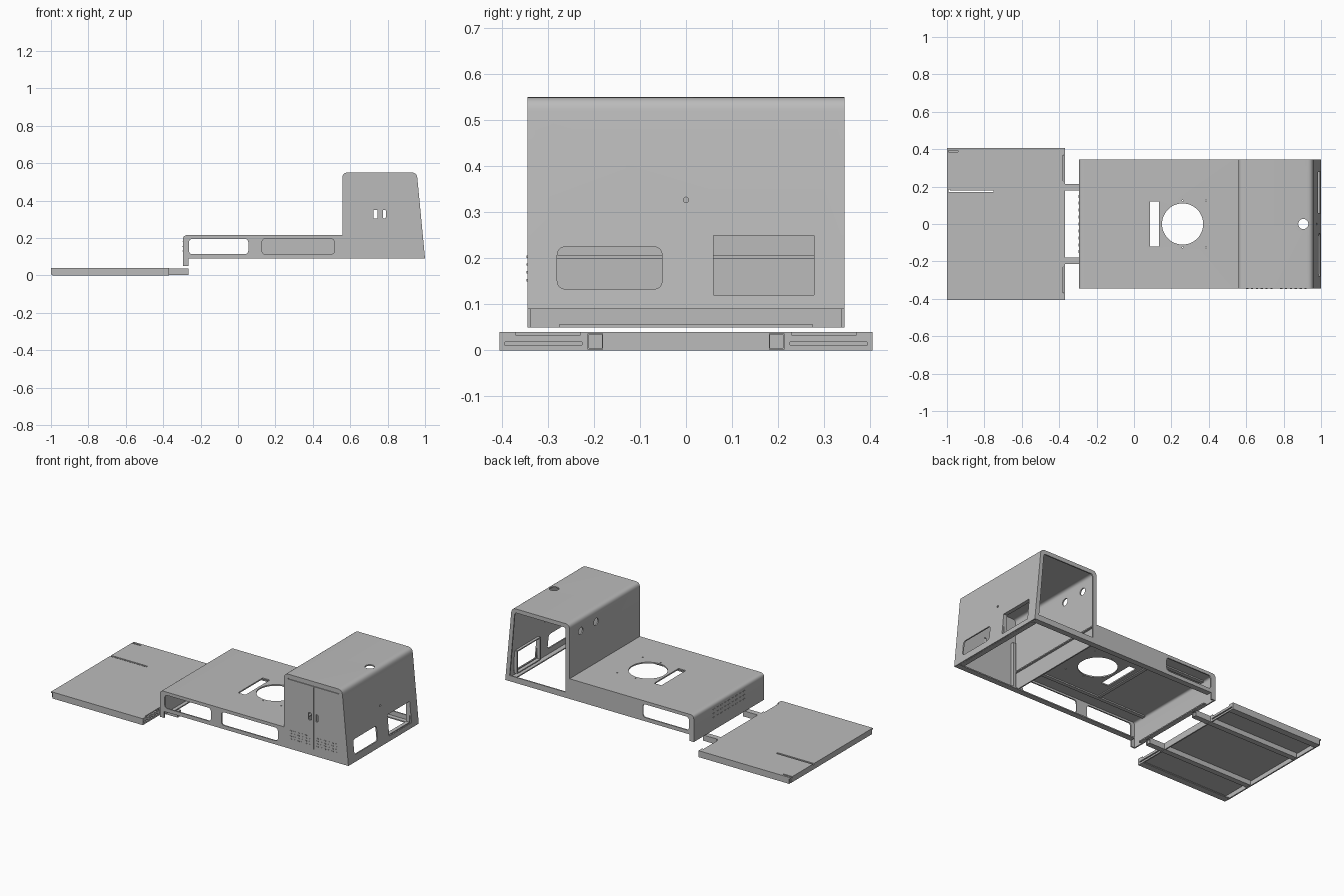
import bpy, bmesh, math
from mathutils import Vector

cube = bpy.data.objects.get("Cube")
if cube:
    bpy.data.objects.remove(cube, do_unlink=True)

GREY = (0.5, 0.5, 0.5, 1)
steel = bpy.data.materials.new("grey sheet metal")
steel.use_nodes = True
steel.diffuse_color = GREY
bsdf = next(n for n in steel.node_tree.nodes if n.type == 'BSDF_PRINCIPLED')
bsdf.inputs["Base Color"].default_value = GREY

T = 0.008      # sheet thickness
HALF = 0.345   # half width of the housing
parts = []


def fillet(points, closed=False, steps=6):
    """Points (u, v, radius) to a list of 2D vectors with rounded corners."""
    out, n = [], len(points)
    for i, (u, v, r) in enumerate(points):
        p = Vector((u, v))
        if r == 0 or (not closed and i in (0, n - 1)):
            out.append(p)
            continue
        a = p + (Vector(points[i - 1][:2]) - p).normalized() * r
        b = p + (Vector(points[(i + 1) % n][:2]) - p).normalized() * r
        for k in range(steps + 1):
            t = k / steps
            out.append(a * (1 - t) ** 2 + p * (2 * t * (1 - t)) + b * t ** 2)
    return out


def rect(u0, u1, v0, v1, r=0):
    return fillet([(u0, v0, r), (u1, v0, r), (u1, v1, r), (u0, v1, r)], True)


def circle(u, v, r, n=32):
    return [Vector((u + r * math.cos(math.tau * i / n), v + r * math.sin(math.tau * i / n)))
            for i in range(n)]


def place(axis, u, v, w):
    return {'x': (w, u, v), 'y': (u, w, v), 'z': (u, v, w)}[axis]


def add_prism(bm, axis, pts, lo, hi):
    a = [bm.verts.new(place(axis, p.x, p.y, lo)) for p in pts]
    b = [bm.verts.new(place(axis, p.x, p.y, hi)) for p in pts]
    bm.faces.new(a)
    bm.faces.new(b[::-1])
    for i in range(len(pts)):
        j = (i + 1) % len(pts)
        bm.faces.new((a[i], b[i], b[j], a[j]))


def make_object(name, bm, keep=True):
    mesh = bpy.data.meshes.new(name)
    bm.to_mesh(mesh)
    bm.free()
    mesh.materials.append(steel)
    ob = bpy.data.objects.new(name, mesh)
    bpy.context.scene.collection.objects.link(ob)
    if keep:
        parts.append(ob)
    return ob


def solid(name, *prisms, keep=True):
    """One object from prisms given as (axis, outline, low, high)."""
    bm = bmesh.new()
    for p in prisms:
        add_prism(bm, *p)
    bmesh.ops.recalc_face_normals(bm, faces=bm.faces[:])
    return make_object(name, bm, keep)


def box(x0, x1, y0, y1, z0, z1):
    return ('z', rect(x0, x1, y0, y1), z0, z1)


def cut(ob, *prisms):
    cutter = solid("cutter", *prisms, keep=False)
    cutter.hide_render = True
    mod = ob.modifiers.new("cut", 'BOOLEAN')
    mod.operation, mod.solver, mod.object = 'DIFFERENCE', 'EXACT', cutter
    bpy.context.view_layer.update()
    ev = ob.evaluated_get(bpy.context.evaluated_depsgraph_get())
    mesh = bpy.data.meshes.new_from_object(ev)
    ob.modifiers.clear()
    ob.data = mesh
    bpy.data.objects.remove(cutter, do_unlink=True)


# Housing skin: one bent sheet over deck, cabinet wall, roof and sloped end
outline = fillet([(-0.295, 0.05, 0), (-0.295, 0.215, 0.025), (0.558, 0.215, 0),
                  (0.558, 0.55, 0.03), (0.956, 0.55, 0.03), (1.0, 0.09, 0)])
bm = bmesh.new()
near = [bm.verts.new((p.x, -HALF + T, p.y)) for p in outline]
far = [bm.verts.new((p.x, HALF - T, p.y)) for p in outline]
for i in range(len(outline) - 1):
    bm.faces.new((near[i], near[i + 1], far[i + 1], far[i]))
skin = make_object("housing_skin", bm)
sheet = skin.modifiers.new("thickness", 'SOLIDIFY')
sheet.thickness, sheet.offset, sheet.use_even_offset = T, -1, True

bolts = [('z', circle(0.26 + 0.125 * i, 0.125 * j, 0.004, 8), 0.18, 0.24)
         for i in (0, 1) for j in (-1, 1)]
cut(skin,
    ('z', circle(0.26, 0, 0.11, 48), 0.15, 0.25),
    ('z', rect(0.085, 0.135, -0.12, 0.12), 0.15, 0.25),
    ('z', circle(0.905, 0, 0.027), 0.5, 0.6),
    ('x', circle(0.235, 0.47, 0.022), 0.5, 0.62),
    ('x', circle(0.085, 0.47, 0.022), 0.5, 0.62),
    ('x', circle(0, 0.327, 0.006, 12), 0.9, 1.1),
    ('x', rect(-0.28, -0.052, 0.133, 0.225, 0.02), 0.9, 1.1),
    ('x', rect(0.06, 0.278, 0.12, 0.25), 0.9, 1.1),
    *bolts)

# Side panels
side = outline + [Vector((-0.265, 0.09)), Vector((-0.265, 0.05))]
front = solid("front_panel", ('y', side, -HALF, -HALF + T))
back = solid("back_panel", ('y', side, HALF - T, HALF))
through = (-0.4, -0.3)
side_window = rect(-0.262, 0.055, 0.113, 0.195, 0.02)
cut(front,
    ('y', side_window, *through),
    ('y', rect(0.128, 0.515, 0.113, 0.195, 0.02), *through),
    ('y', rect(0.725, 0.745, 0.305, 0.35, 0.004), *through),
    ('y', rect(0.776, 0.79, 0.305, 0.35, 0.004), *through))
# Door seams as shallow grooves
cut(front, ('y', rect(0.759, 0.763, 0.13, 0.515), -0.36, -HALF + 0.005),
    ('y', rect(0.585, 0.94, 0.519, 0.525), -0.36, -HALF + 0.005))
opening = fillet([(0.585, 0.125, 0), (0.97, 0.125, 0), (0.935, 0.525, 0.015),
                  (0.585, 0.525, 0.015)], True)
cut(back, ('y', side_window, 0.3, 0.4), ('y', opening, 0.3, 0.4))

# Bottom flanges, mirrored front to back
flanges = []
for s in (-1, 1):
    y0, y1 = sorted((s * (HALF - T), s * (HALF - 0.035)))
    flanges.append(box(-0.265, 0.985, y0, y1, 0.09, 0.097))
flanges.append(box(0.96, 0.99, -0.308, 0.308, 0.09, 0.097))
flanges.append(box(-0.287, -0.265, -0.275, 0.275, 0.05, 0.057))
solid("bottom_flanges", *flanges)

# Bulkhead closing the cabinet off from the space under the deck
solid("bulkhead", box(0.558, 0.566, -HALF + T, HALF - T, 0.098, 0.207),
      box(0.567, 0.58, -HALF + T, HALF - T, 0.2, 0.207))
solid("bulkhead_post", box(0.581, 0.6, -HALF + T, -0.315, 0.098, 0.38))

# Stiffeners under the deck
solid("deck_ribs", *[box(-0.28, 0.55, y - 0.012, y + 0.012, 0.199, 0.208)
                     for y in (-0.25, 0.25)],
      box(0.04, 0.06, -0.238, 0.238, 0.201, 0.2075))

# Recessed frame behind the square end window
solid("end_window_frame",
      box(0.96, 0.983, 0.053, 0.06, 0.115, 0.255), box(0.96, 0.983, 0.278, 0.285, 0.115, 0.255),
      box(0.96, 0.983, 0.06, 0.278, 0.113, 0.12), box(0.96, 0.983, 0.06, 0.278, 0.25, 0.257))

# Vent louvres on the cabinet doors and the low end
solid("door_louvres", *[box(x - 0.006, x + 0.006, -HALF - 0.002, -HALF + 0.001, z, z + 0.005)
                        for x in [0.605 + 0.026 * i for i in range(13)] if abs(x - 0.761) > 0.01
                        for z in (0.15, 0.167, 0.184, 0.201)])
solid("end_louvres", *[box(-0.297, -0.294, y - 0.008, y + 0.008, z, z + 0.005)
                       for y in [0.037 * i for i in range(-4, 5)]
                       for z in (0.127, 0.152, 0.177)])

# Separate low platform: a folded tray open underneath, slotted and notched
W = 0.405
notches = [(-0.37, -0.37), (-0.38, -0.37), (-0.38, -0.23), (-0.37, -0.23)]
right_edge = notches + [(x, -y) for x, y in reversed(notches)]
slots = [(-1, 0.393), (-0.94, 0.393), (-0.94, 0.385), (-1, 0.385),
         (-1, 0.184), (-0.75, 0.184), (-0.75, 0.172), (-1, 0.172)]
tray = [(-1, -W), (-0.37, -W)] + right_edge + [(-0.37, W), (-1, W)] + slots
solid("platform_top", ('z', [Vector(p) for p in tray], 0.04 - T, 0.04))
skirts = [box(-1.0, -1.0 + T, -W + T, W - T, 0.005, 0.04 - T)]
for s in (-1, 1):
    for a, b, z0, z1 in ((W - T, W, 0.0, 0.04 - T), (W - 0.04, W - T, 0.0, 0.006)):
        y0, y1 = sorted((s * a, s * b))
        skirts.append(box(-1.0 + T, -0.37 - T, y0, y1, z0, z1))
solid("platform_skirts", *skirts)
lip = solid("platform_end_lip", box(-0.37 - T, -0.37, -W, W, 0.0, 0.04 - T))
cut(lip, ('x', rect(-0.395, -0.225, 0.011, 0.018, 0.003), -0.4, -0.35),
    ('x', rect(0.225, 0.395, 0.011, 0.018, 0.003), -0.4, -0.35))

# Support rails sliding under the housing
for name, y in (("front_rail", -0.197), ("back_rail", 0.197)):
    rail = solid(name, box(-0.985, -0.265, y - 0.017, y + 0.017, 0.002, 0.037))
    cut(rail, ('x', rect(y - 0.014, y + 0.014, 0.005, 0.034), -0.275, -0.2))

# Smooth the bends, keep folds sharp
bpy.ops.object.select_all(action='DESELECT')
for ob in parts:
    ob.select_set(True)
bpy.context.view_layer.objects.active = parts[0]
bpy.ops.object.shade_smooth_by_angle(angle=math.radians(30))
